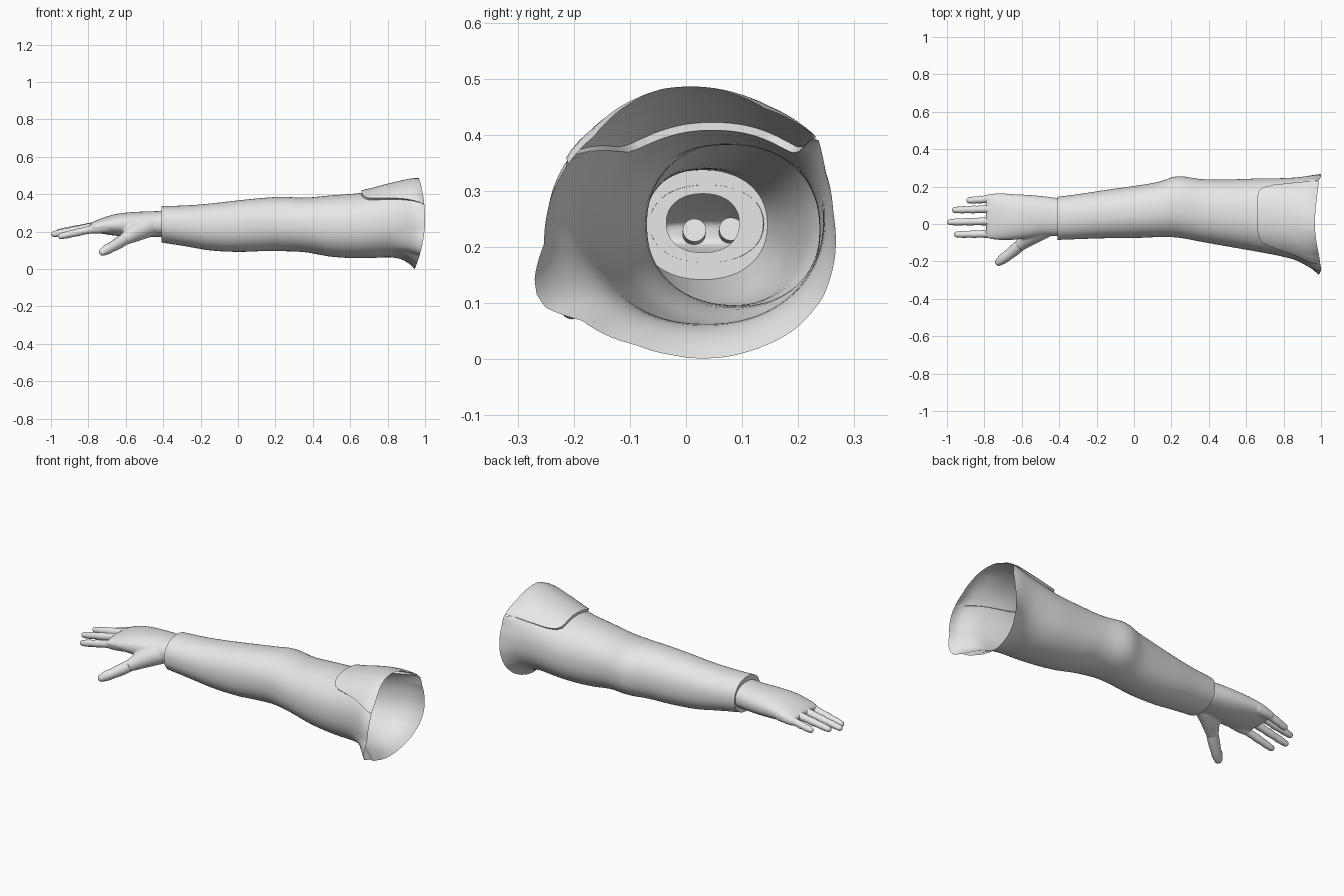
import bpy, bmesh, math
from mathutils import Vector

if "Cube" in bpy.data.objects:
    bpy.data.objects.remove(bpy.data.objects["Cube"])

grey = bpy.data.materials.new("light_grey")
grey.diffuse_color = (0.8, 0.8, 0.8, 1)
grey.use_nodes = True
grey.node_tree.nodes["Principled BSDF"].inputs["Base Color"].default_value = grey.diffuse_color


def finish(name, bm, angle=40):
    me = bpy.data.meshes.new(name)
    bm.to_mesh(me)
    bm.free()
    ob = bpy.data.objects.new(name, me)
    bpy.context.collection.objects.link(ob)
    me.materials.append(grey)
    bpy.ops.object.select_all(action='DESELECT')
    ob.select_set(True)
    bpy.context.view_layer.objects.active = ob
    bpy.ops.object.shade_smooth_by_angle(angle=math.radians(angle))
    return ob


def loft(bm, rings, closed=True, caps=False):
    """Bridge rings of points into quads."""
    vs = [[bm.verts.new(p) for p in r] for r in rings]
    n = len(vs[0])
    for a, b in zip(vs, vs[1:]):
        for i in range(n if closed else n - 1):
            j = (i + 1) % n
            bm.faces.new((a[i], a[j], b[j], b[i]))
    if caps:
        bm.faces.new(vs[0][::-1])
        bm.faces.new(vs[-1])


def interp(table, x):
    """Smooth interpolation of rows (x, values...)."""
    x = max(table[0][0], min(table[-1][0], x))
    k = next(i for i in range(len(table) - 1) if x <= table[i + 1][0])

    def slope(i, c):
        a, b = table[max(i - 1, 0)], table[min(i + 1, len(table) - 1)]
        return (b[c] - a[c]) / (b[0] - a[0])
    p, q = table[k], table[k + 1]
    h = q[0] - p[0]
    t = (x - p[0]) / h
    return [(2*t**3 - 3*t*t + 1) * p[c] + (t**3 - 2*t*t + t) * h * slope(k, c)
            + (3*t*t - 2*t**3) * q[c] + (t**3 - t*t) * h * slope(k + 1, c)
            for c in range(1, len(p))]


def linear(table, x):
    for p, q in zip(table, table[1:]):
        if x <= q[0]:
            return p[1] + (q[1] - p[1]) * max(0, x - p[0]) / (q[0] - p[0])
    return table[-1][1]


def oval(box, a, n=2.2):
    """Point (y, z) on a rounded oval inside (ymin, ymax, zmin, zmax)."""
    y0, y1, z0, z1 = box
    c, s = math.cos(a), math.sin(a)
    f = lambda v: math.copysign(abs(v) ** (2 / n), v)
    return (y0 + y1) / 2 + (y1 - y0) / 2 * f(c), (z0 + z1) / 2 + (z1 - z0) / 2 * f(s)


# Sleeve stations: x, ymin, ymax, zmin, zmax
SLEEVE = [(-.41, -.085, .145, .142, .337), (-.28, -.08, .162, .122, .34),
          (-.15, -.076, .182, .10, .35), (0, -.075, .203, .092, .367),
          (.13, -.07, .225, .096, .38), (.23, -.072, .255, .096, .386),
          (.36, -.095, .24, .09, .382), (.5, -.12, .238, .066, .394),
          (.66, -.148, .243, .058, .408), (.8, -.175, .245, .064, .442),
          (.9, -.20, .25, .07, .463), (1.0, -.262, .266, .07, .485)]
# Flared shoulder opening (y, z)
MOUTH = [(.263, .258), (.247, .335), (.236, .392), (.14, .447), (.036, .484),
         (-.045, .481), (-.11, .449), (-.164, .397), (-.218, .335), (-.253, .205),
         (-.27, .145), (-.266, .115), (-.25, .092), (-.187, .07), (-.09, .026),
         (-.027, .008), (.05, .002), (.121, .017), (.195, .054), (.245, .112), (.266, .185)]
MID = .235
polar = sorted((math.atan2(z - MID, y) % math.tau, math.hypot(y, z - MID)) for y, z in MOUTH)
polar = [(polar[-1][0] - math.tau, polar[-1][1])] + polar + [(polar[0][0] + math.tau, polar[0][1])]
# Start of the shoulder plate, as a share of the way from x=0.66 to the mouth, by angle
EDGE = [(0, 1), (32, 1), (36, .55), (40, .28), (46, .1), (54, .02), (62, 0), (112, 0),
        (122, .02), (130, .07), (135, .14), (140, .3), (157, 1), (360, 1)]


def mouth_point(a):
    y, z = oval(SLEEVE[-1][1:], a)
    b = math.atan2(z - MID, y) % math.tau
    r = linear(polar, b)
    y, z = r * math.cos(b), MID + r * math.sin(b)
    d = z - .27
    return 1 - (.055 * (d / .27) ** 2 if d < 0 else .032 * (d / .215) ** 2), y, z


def surface(x, a, out=0):
    xe, my, mz = mouth_point(a)
    y, z = oval(interp(SLEEVE, x), a)
    w = max(0, min(1, (x - .75) / (xe - .75))) ** 3
    y, z = y + (my - y) * w, z + (mz - z) * w
    y += out * math.cos(a) * (1 - w)
    z += out * math.sin(a) * (1 - w)
    return Vector((x, y, z))


def plate_start(a):
    return .66 + (mouth_point(a)[0] - .66) * linear(EDGE, math.degrees(a) % 360)


# Sleeve, with a cuff face closing in on the wrist
bm = bmesh.new()
angles = [math.radians(3 * i) for i in range(120)]
rings = [[(-.41, *oval((-.035, .095, .19, .295), a)) for a in angles]]
rings += [[surface(-.41 + .034 * i, a) for a in angles] for i in range(31)]
for i in range(1, 17):
    rings.append([surface(.61 + (plate_start(a) - .61) * i / 16, a) for a in angles])
loft(bm, rings)
finish("sleeve", bm)

# Raised shoulder plate with a lip around its edge
bm = bmesh.new()
angles = [math.radians(32 + 125 * i / 60) for i in range(61)]
rings = [[surface(plate_start(a), a) for a in angles]]
for i in range(13):
    rings.append([surface(plate_start(a) + (mouth_point(a)[0] - plate_start(a)) * i / 12, a, .014)
                  for a in angles])
loft(bm, rings, closed=False)
finish("shoulder_plate", bm)


def tube(bm, pts, sides=16):
    """Round-ended limb through (x, y, z, radius) points."""
    P = [Vector(p[:3]) for p in pts]
    rings = []

    def ring(c, d, r):
        u = d.cross(Vector((0, 0, 1))).normalized()
        v = u.cross(d)
        rings.append([c + r * (u * math.cos(math.tau * i / sides) + v * math.sin(math.tau * i / sides))
                      for i in range(sides)])
    for i, p in enumerate(P):
        d = (P[min(i + 1, len(P) - 1)] - P[max(i - 1, 0)]).normalized()
        ring(p, d, pts[i][3])
    r = pts[-1][3]
    for t in (25, 50, 70, 85):
        t = math.radians(t)
        ring(P[-1] + d * r * math.sin(t), d, r * math.cos(t))
    loft(bm, rings, caps=True)


# Fingers: base (y, z), tip (x, y, z)
FINGERS = {"little_finger": ((.135, .222), (-.88, .126, .192)),
           "ring_finger": ((.08, .232), (-.957, .075, .198)),
           "middle_finger": ((.015, .23), (-.983, .01, .187)),
           "index_finger": ((-.052, .218), (-.946, -.056, .176))}
THUMB = [(-.61, -.115, .158, .031), (-.64, -.14, .138, .031), (-.68, -.172, .115, .027),
         (-.7, -.186, .105, .028), (-.722, -.203, .092, .021)]

# Palm, finger stubs and thumb base, fused into one glove
HAND = [(-.79, -.07, .14, .208, .242), (-.77, -.08, .155, .198, .255), (-.72, -.085, .163, .188, .275),
        (-.65, -.085, .16, .178, .295), (-.56, -.075, .155, .172, .305),
        (-.48, -.065, .148, .172, .308), (-.38, -.065, .135, .172, .312)]
bm = bmesh.new()
loft(bm, [[(x, *oval(interp(HAND, x), math.tau * i / 40)) for i in range(40)]
          for x in [-.79 + .41 * k / 24 for k in range(25)]], caps=True)
for (y, z), tip in FINGERS.values():
    tube(bm, [(-.69, y, z + .005, .028), (-.74, y, z, .028), (-.775, y, z - .005, .024)])
tube(bm, [(-.44, .0, .24, .055), (-.5, -.03, .22, .057), (-.56, -.07, .19, .048), (-.6, -.106, .164, .035)])
bmesh.ops.recalc_face_normals(bm, faces=bm.faces)
hand = finish("glove", bm)
remesh = hand.modifiers.new("fuse", 'REMESH')
remesh.mode = 'VOXEL'
remesh.voxel_size = .006
soft = hand.modifiers.new("soften", 'SMOOTH')
soft.iterations = 5
dg = bpy.context.evaluated_depsgraph_get()
bm = bmesh.new()
bm.from_mesh(hand.evaluated_get(dg).to_mesh())
bpy.data.objects.remove(hand)
# Open the glove at the wrist
bmesh.ops.delete(bm, geom=[f for f in bm.faces if f.calc_center_median().x > -.405], context='FACES')
finish("palm", bm, 60)

# Separate fingers and thumb emerging from the glove
for name, ((y, z), tip) in FINGERS.items():
    base, end = Vector((-.76, y, z)), Vector(tip)
    bm = bmesh.new()
    tube(bm, [(*base.lerp(end, t), r) for t, r in
              ((0, .021), (.2, .021), (.4, .019), (.5, .021), (.65, .018), (.8, .019), (1, .016))])
    bmesh.ops.recalc_face_normals(bm, faces=bm.faces)
    finish(name, bm, 60)
bm = bmesh.new()
tube(bm, THUMB)
bmesh.ops.recalc_face_normals(bm, faces=bm.faces)
finish("thumb", bm, 60)
